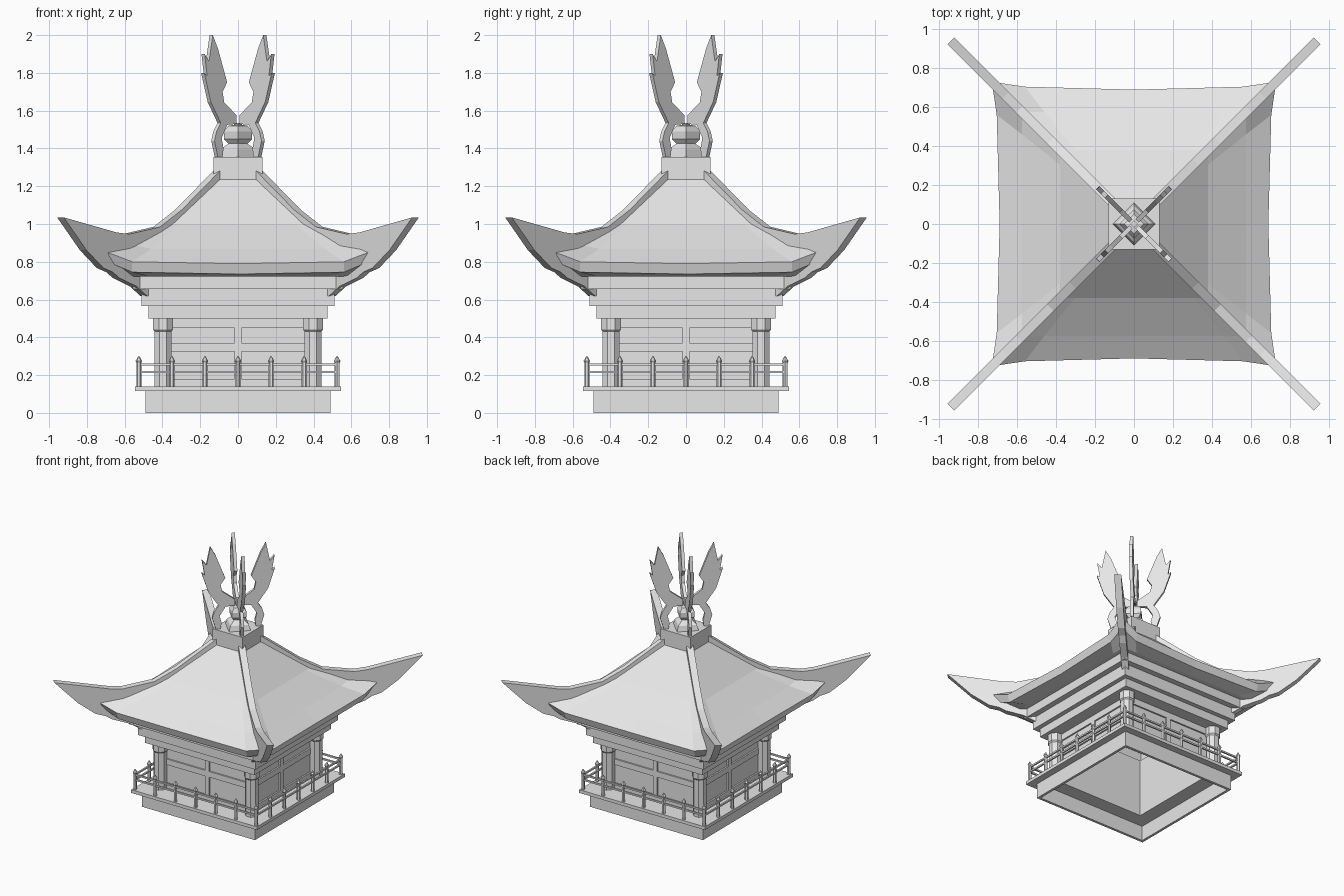
import bpy, bmesh, math
from mathutils import Matrix, Vector

cube = bpy.data.objects.get("Cube")
if cube:
    bpy.data.objects.remove(cube, do_unlink=True)

stone = bpy.data.materials.new("light_grey_stone")
stone.use_nodes = True
stone.diffuse_color = (0.8, 0.8, 0.8, 1)
stone.node_tree.nodes["Principled BSDF"].inputs["Base Color"].default_value = (0.8, 0.8, 0.8, 1)


def finish(name, bm, four=False):
    """Store the bmesh as an object, optionally repeated on all four sides."""
    if four:
        original = bm.verts[:] + bm.edges[:] + bm.faces[:]
        for i in range(1, 4):
            copy = bmesh.ops.duplicate(bm, geom=original)["geom"]
            verts = [v for v in copy if isinstance(v, bmesh.types.BMVert)]
            bmesh.ops.rotate(bm, verts=verts, matrix=Matrix.Rotation(i * math.pi / 2, 3, "Z"))
    bmesh.ops.recalc_face_normals(bm, faces=bm.faces)
    mesh = bpy.data.meshes.new(name)
    bm.to_mesh(mesh)
    bm.free()
    mesh.materials.append(stone)
    obj = bpy.data.objects.new(name, mesh)
    bpy.context.collection.objects.link(obj)
    return obj


def add_box(bm, x0, x1, y0, y1, z0, z1):
    size = Vector((x1 - x0, y1 - y0, z1 - z0))
    mid = Vector((x0 + x1, y0 + y1, z0 + z1)) / 2
    bmesh.ops.create_cube(bm, size=1, matrix=Matrix.Translation(mid) @ Matrix.Diagonal(size).to_4x4())


def loft(bm, rings, close=False):
    """Skin a list of point rings; close joins the last ring to the first."""
    loops = [[bm.verts.new(p) for p in ring] for ring in rings]
    pairs = list(zip(loops, loops[1:]))
    if close:
        pairs.append((loops[-1], loops[0]))
    for a, b in pairs:
        for i in range(len(a)):
            j = (i + 1) % len(a)
            bm.faces.new((a[i], a[j], b[j], b[i]))
    return loops


def square(half, z):
    return [(-half, -half, z), (half, -half, z), (half, half, z), (-half, half, z)]


def frame(name, outer, inner, z0, z1):
    """Hollow square storey."""
    bm = bmesh.new()
    loft(bm, [square(outer, z0), square(outer, z1), square(inner, z1), square(inner, z0)], True)
    finish(name, bm)


def lathe(bm, profile, sides, centre=(0, 0), turn=0.0):
    rings = []
    for r, z in profile:
        angles = [turn + 2 * math.pi * i / sides for i in range(sides)]
        rings.append([(centre[0] + r * math.cos(a), centre[1] + r * math.sin(a), z) for a in angles])
    loops = loft(bm, rings)
    bm.faces.new(loops[0])
    bm.faces.new(loops[-1])


def diagonal_plates(name, outline, half):
    """Four upright plates along the diagonals, cut to an outline of (x, z)."""
    bm = bmesh.new()
    s = half / math.sqrt(2)
    sides = [[bm.verts.new((x + d, x - d, z)) for x, z in outline] for d in (-s, s)]
    for side in sides:
        bm.faces.new(side)
    a, b = sides
    for i in range(len(a)):
        j = (i + 1) % len(a)
        bm.faces.new((a[i], a[j], b[j], b[i]))
    finish(name, bm, True)


# Plinth, deck, walls and stepped brackets under the eaves
frame("plinth", 0.49, 0.47, 0, 0.115)
frame("deck", 0.545, 0.36, 0.115, 0.14)
frame("walls", 0.37, 0.36, 0.14, 0.5)
frame("lower_bracket", 0.475, 0.36, 0.5, 0.565)
frame("middle_bracket", 0.51, 0.40, 0.565, 0.655)
frame("upper_bracket", 0.555, 0.44, 0.655, 0.73)

# Raised timber bands on each wall
bm = bmesh.new()
for z0, z1 in ((0.14, 0.18), (0.325, 0.37), (0.45, 0.5)):
    add_box(bm, -0.37, 0.37, -0.382, -0.365, z0, z1)
add_box(bm, -0.018, 0.018, -0.382, -0.365, 0.14, 0.5)
finish("wall_beams", bm, True)

# Octagonal corner columns with capitals
bm = bmesh.new()
lathe(bm, [(0.048, 0.14), (0.048, 0.43), (0.056, 0.44), (0.056, 0.5)], 8, (0.397, 0.397), math.pi / 8)
finish("columns", bm, True)

# Balcony railing
bm = bmesh.new()
edge, pitch = 0.525, 0.175
for i in range(-3, 3):
    lathe(bm, [(0.013, 0.14), (0.013, 0.265), (0.017, 0.275), (0.003, 0.3)], 6, (i * pitch, -edge))
finish("railing_posts", bm, True)
bm = bmesh.new()
for z in (0.217, 0.256):
    add_box(bm, -edge, edge, -edge - 0.006, -edge + 0.006, z - 0.006, z + 0.006)
finish("railing_bars", bm, True)


# Curved roof with lifted corners and a slanted eave
def roof_ring(corner, corner_z, knee, knee_out, knee_z, mid, mid_z):
    side = [(-corner, -corner, corner_z), (-knee, -knee_out, knee_z), (0, -mid, mid_z), (knee, -knee_out, knee_z)]
    return [Matrix.Rotation(i * math.pi / 2, 3, "Z") @ Vector(p) for i in range(4) for p in side]


def flat_ring(half, z, lift=0.0):
    return roof_ring(half, z + lift, half * 0.8, half, z, half, z)


bm = bmesh.new()
loft(bm, [
    flat_ring(0.11, 1.255),
    flat_ring(0.38, 1.0),
    flat_ring(0.575, 0.868, 0.025),
    roof_ring(0.73, 0.865, 0.56, 0.705, 0.80, 0.69, 0.79),
    roof_ring(0.69, 0.80, 0.56, 0.685, 0.745, 0.675, 0.735),
    flat_ring(0.59, 0.722),
    flat_ring(0.5, 0.722),
])
finish("roof", bm)

# Corner ridges sweeping up to points
diagonal_plates("corner_ridges", [
    (0.09, 1.305), (0.315, 1.075), (0.43, 0.985), (0.59, 0.947), (0.66, 0.955), (0.94, 1.035),
    (0.82, 0.862), (0.73, 0.767), (0.68, 0.745), (0.645, 0.714), (0.555, 0.67), (0.50, 0.62),
    (0.45, 0.615), (0.45, 0.73), (0.52, 0.82), (0.36, 0.97), (0.09, 1.22)], 0.025)

# Square cap block on the roof
bm = bmesh.new()
add_box(bm, -0.13, 0.13, -0.13, 0.13, 1.235, 1.355)
finish("roof_cap", bm)

# Four-sided finial
bm = bmesh.new()
lathe(bm, [(0.11, 1.355), (0.095, 1.395), (0.05, 1.425), (0.075, 1.45), (0.075, 1.49),
           (0.05, 1.52), (0.02, 1.525), (0.02, 1.535)], 4)
finish("finial", bm)

# Feathered crest plates around the finial
diagonal_plates("crest_wings", [
    (0.115, 1.355), (0.133, 1.44), (0.122, 1.49), (0.10, 1.535), (0.152, 1.645), (0.187, 1.8),
    (0.172, 1.785), (0.185, 1.9), (0.162, 1.86), (0.142, 2.0), (0.115, 1.93), (0.066, 1.75),
    (0.09, 1.70), (0.082, 1.645), (0.016, 1.575), (0.016, 1.53), (0.065, 1.525), (0.095, 1.455),
    (0.085, 1.40), (0.09, 1.355)], 0.012)
